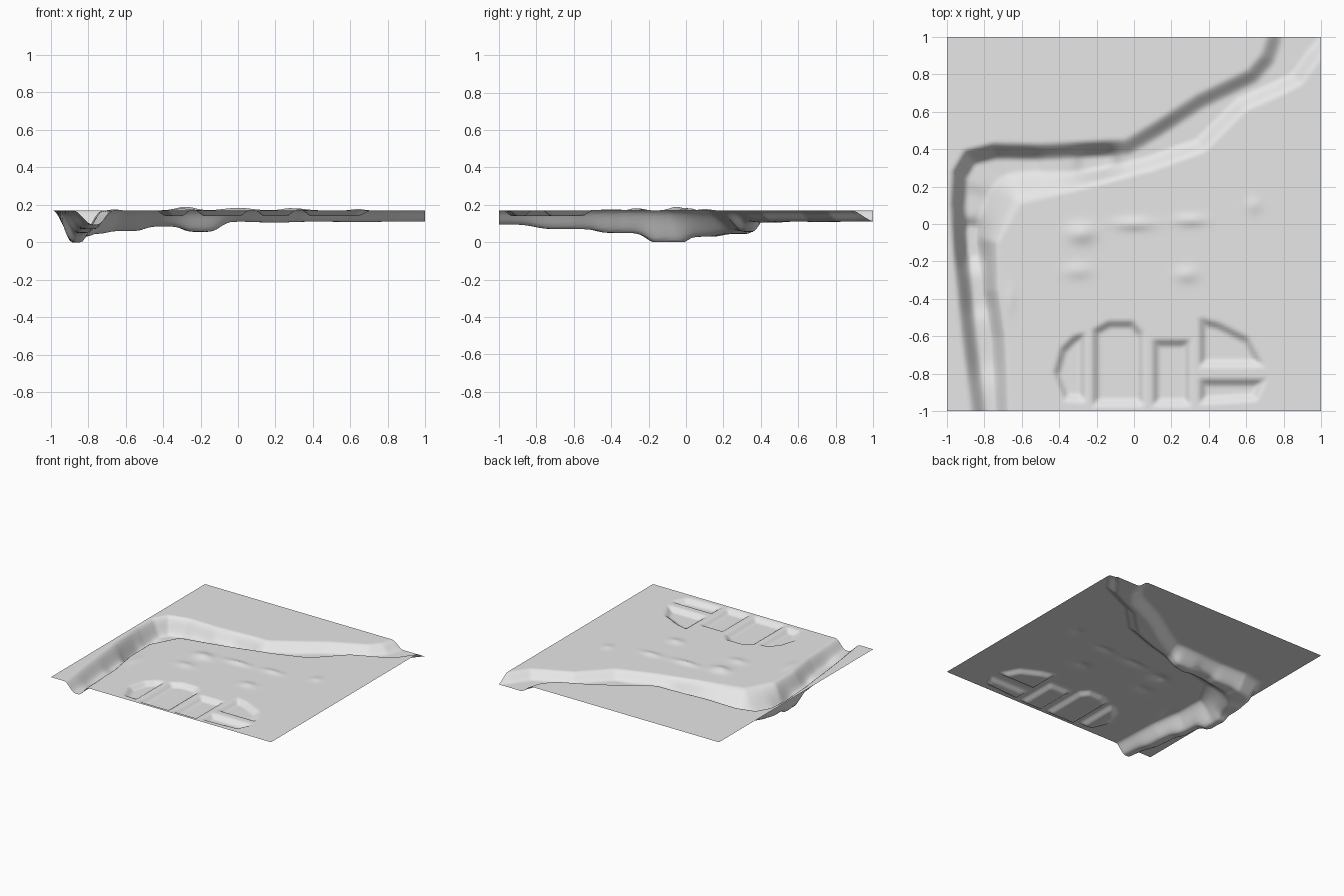
import bpy, bmesh, math
from mathutils import Vector

cube = bpy.data.objects.get("Cube")
if cube:
    bpy.data.objects.remove(cube, do_unlink=True)

GROUND = 0.17
CELLS = 140


def pts(*pairs):
    return [Vector(p) for p in pairs]


# Top edges of the two river banks
outer_bank = pts((-0.85, -1.2), (-0.88, -1), (-0.93, -0.6), (-0.97, -0.2), (-0.99, 0.1),
                 (-0.98, 0.28), (-0.91, 0.4), (-0.75, 0.44), (-0.5, 0.435), (-0.05, 0.46),
                 (0.1, 0.55), (0.33, 0.7), (0.6, 0.83), (0.67, 0.91), (0.7, 1), (0.72, 1.2))
inner_bank = pts((-0.65, -1.2), (-0.66, -1), (-0.68, -0.6), (-0.72, -0.35), (-0.72, -0.1),
                 (-0.6, 0.1), (-0.4, 0.15), (-0.1, 0.23), (0.1, 0.28), (0.38, 0.38),
                 (0.6, 0.6), (0.8, 0.69), (0.9, 0.74), (1, 0.88), (1.2, 1.1))
channel = outer_bank + pts((1.3, 1.3)) + inner_bank[::-1]

# River bed heights: x, y, z
bed = [(-0.78, -1, 0.095), (-0.81, -0.6, 0.07), (-0.85, -0.35, 0.05), (-0.89, -0.08, -0.01),
       (-0.88, 0.1, 0.03), (-0.82, 0.27, 0.045), (-0.6, 0.33, 0.06), (-0.4, 0.33, 0.085),
       (-0.2, 0.36, 0.055), (0, 0.39, 0.11), (0.4, 0.58, 0.11), (0.9, 0.9, 0.11)]

# Shallow sunken basins near the front edge
basins = [
    pts((-0.25, -0.96), (-0.38, -0.95), (-0.44, -0.8), (-0.4, -0.66), (-0.33, -0.59), (-0.25, -0.57)),
    pts((-0.23, -0.98), (-0.23, -0.56), (-0.14, -0.51), (0, -0.51), (0.06, -0.58), (0.06, -0.98)),
    pts((0.09, -0.98), (0.09, -0.61), (0.31, -0.61), (0.31, -0.98)),
    pts((0.34, -0.77), (0.34, -0.49), (0.46, -0.52), (0.62, -0.6), (0.71, -0.77)),
    pts((0.34, -0.97), (0.34, -0.82), (0.72, -0.82), (0.66, -0.95)),
]

# Low mounds: x, y, half length, half width, height
mounds = [(-0.28, -0.05, 0.07, 0.05, 0.02), (0, 0, 0.1, 0.03, 0.014),
          (0.3, 0.02, 0.08, 0.03, 0.012), (0.64, 0.1, 0.04, 0.04, 0.008),
          (-0.3, -0.25, 0.07, 0.04, 0.01), (0.28, -0.27, 0.06, 0.04, 0.012),
          (-0.66, -0.4, 0.03, 0.08, 0.006)]


def smooth(t):
    t = min(max(t, 0), 1)
    return t * t * (3 - 2 * t)


def line_distance(p, line):
    best = 9
    for a, b in zip(line, line[1:]):
        d = b - a
        t = min(max((p - a).dot(d) / d.length_squared, 0), 1)
        best = min(best, (p - a - d * t).length)
    return best


def inside(p, poly):
    hit = False
    for a, b in zip(poly, poly[1:] + poly[:1]):
        if (a.y > p.y) != (b.y > p.y):
            if p.x < a.x + (p.y - a.y) * (b.x - a.x) / (b.y - a.y):
                hit = not hit
    return hit


def bed_height(p):
    total = weight = 0
    for x, y, z in bed:
        w = 1 / (((p.x - x) ** 2 + (p.y - y) ** 2) ** 1.6 + 1e-5)
        total += w * z
        weight += w
    return total / weight


def height(p):
    z = GROUND
    if inside(p, channel):
        bend = (p - Vector((-0.68, 0.15))).length_squared
        slope = 0.09 + 0.12 * math.exp(-bend / 0.09)
        cut = smooth(line_distance(p, outer_bank) / 0.1) * smooth(line_distance(p, inner_bank) / slope)
        return max(0, z - (z - bed_height(p)) * cut)
    if p.y < -0.45 and -0.5 < p.x < 0.8:
        for basin in basins:
            if inside(p, basin):
                return z - 0.03 * smooth(line_distance(p, basin + basin[:1]) / 0.05)
    for x, y, rx, ry, h in mounds:
        z += h * math.exp(-((p.x - x) / rx) ** 2 - ((p.y - y) / ry) ** 2)
    return z


# Terrain sheet
bm = bmesh.new()
bmesh.ops.create_grid(bm, x_segments=CELLS, y_segments=CELLS, size=1)
for v in bm.verts:
    v.co.z = height(v.co.xy)
for f in bm.faces:
    f.smooth = True
mesh = bpy.data.meshes.new("terrain")
bm.to_mesh(mesh)
bm.free()
terrain = bpy.data.objects.new("terrain", mesh)
bpy.context.collection.objects.link(terrain)

# Plain grey earth
grey = bpy.data.materials.new("light_grey")
grey.use_nodes = True
colour = (0.8, 0.8, 0.8, 1)
grey.diffuse_color = colour
grey.node_tree.nodes["Principled BSDF"].inputs["Base Color"].default_value = colour
mesh.materials.append(grey)
